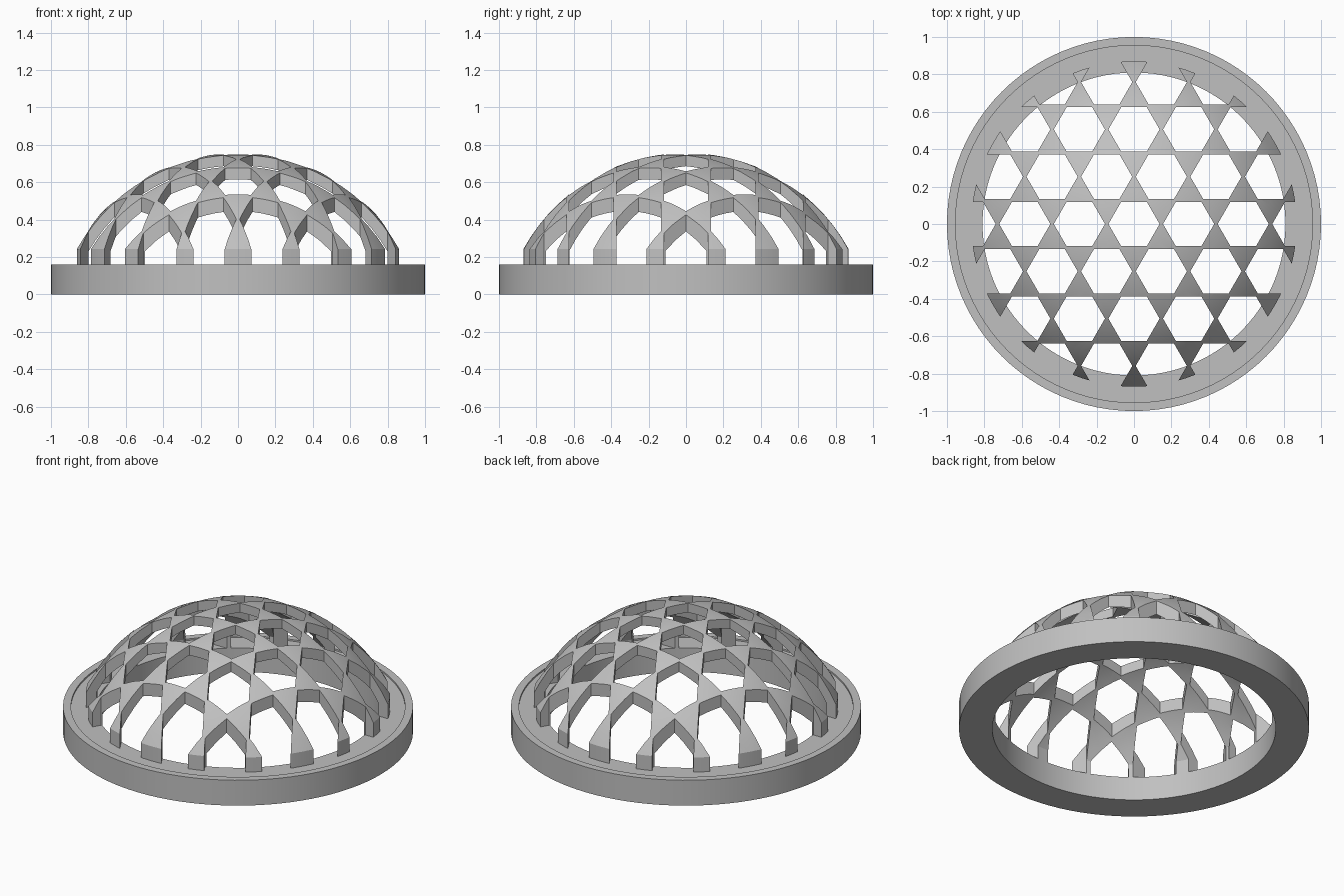
import bpy, bmesh, math
from mathutils import Matrix, Vector

if "Cube" in bpy.data.objects:
    bpy.data.objects.remove(bpy.data.objects["Cube"])

grey = bpy.data.materials.new("plain grey")
grey.use_nodes = True
colour = (0.53, 0.53, 0.53, 1)
grey.diffuse_color = colour
grey.node_tree.nodes["Principled BSDF"].inputs["Base Color"].default_value = colour

LEDGE = 0.15                 # ledge the dome stands on
OUTER, INNER = 0.87, 0.81    # dome wall radii at its foot
CENTRE, RADIUS, WALL = -0.237, 0.993, 0.057
PITCH, STRUT = 0.292, 0.055  # honeycomb spacing and strut width


def make_object(name, bm):
    bmesh.ops.recalc_face_normals(bm, faces=bm.faces)
    mesh = bpy.data.meshes.new(name)
    bm.to_mesh(mesh)
    bm.free()
    obj = bpy.data.objects.new(name, mesh)
    bpy.context.collection.objects.link(obj)
    mesh.materials.append(grey)
    return obj


def lathe(name, profile, closed, steps=96):
    """Spin an (r, z) profile about the z axis."""
    bm = bmesh.new()
    verts = [bm.verts.new((r, 0, z)) for r, z in profile]
    edges = [bm.edges.new(pair) for pair in zip(verts, verts[1:])]
    if closed:
        edges.append(bm.edges.new((verts[-1], verts[0])))
    bmesh.ops.spin(bm, geom=verts + edges, axis=(0, 0, 1), cent=(0, 0, 0),
                   angle=math.tau, steps=steps, use_duplicate=False)
    bmesh.ops.remove_doubles(bm, verts=bm.verts, dist=0.0001)
    return make_object(name, bm)


def smooth(obj):
    bpy.ops.object.select_all(action="DESELECT")
    obj.select_set(True)
    bpy.context.view_layer.objects.active = obj
    bpy.ops.object.shade_smooth_by_angle(angle=math.radians(30))


def arc(radius, foot, count=14):
    """Spherical cap profile from the foot radius up to the apex."""
    start = math.asin(foot / radius)
    angles = [start * (1 - i / count) for i in range(count + 1)]
    return [(radius * math.sin(a), CENTRE + radius * math.cos(a)) for a in angles]


# Base ring with a shallow step inside its rim
base_ring = lathe("base_ring", [(INNER, 0), (1, 0), (1, 0.16), (0.955, 0.16),
                                (0.955, LEDGE), (INNER, LEDGE)], True)
smooth(base_ring)

# Solid dome shell with a short upright foot
outside = [(OUTER, LEDGE)] + arc(RADIUS, OUTER)
inside = arc(RADIUS - WALL, INNER)[::-1] + [(INNER, LEDGE)]
dome = lathe("honeycomb_dome", outside + inside + [(OUTER, LEDGE)], False)

# Upright hexagonal cutters in a honeycomb grid
bm = bmesh.new()
hole_radius = (PITCH - STRUT) / math.sqrt(3)
for row in range(-4, 5):
    for col in range(-4, 5):
        x = (col + 0.5 * (row % 2)) * PITCH
        y = row * PITCH * math.sqrt(3) / 2
        if math.hypot(x, y) > 1.05:
            continue
        place = Matrix.Translation(Vector((x, y, 0.5))) @ Matrix.Rotation(math.pi / 6, 4, "Z")
        bmesh.ops.create_cone(bm, cap_ends=True, segments=6, radius1=hole_radius,
                              radius2=hole_radius, depth=1, matrix=place)
cutter = make_object("hexagon_cutters", bm)
cutter.hide_render = True

# Cut the openings
cut = dome.modifiers.new("openings", "BOOLEAN")
cut.operation = "DIFFERENCE"
cut.solver = "EXACT"
cut.object = cutter
bpy.ops.object.select_all(action="DESELECT")
dome.select_set(True)
bpy.context.view_layer.objects.active = dome
bpy.ops.object.modifier_apply(modifier=cut.name)
bpy.data.objects.remove(cutter)
smooth(dome)
